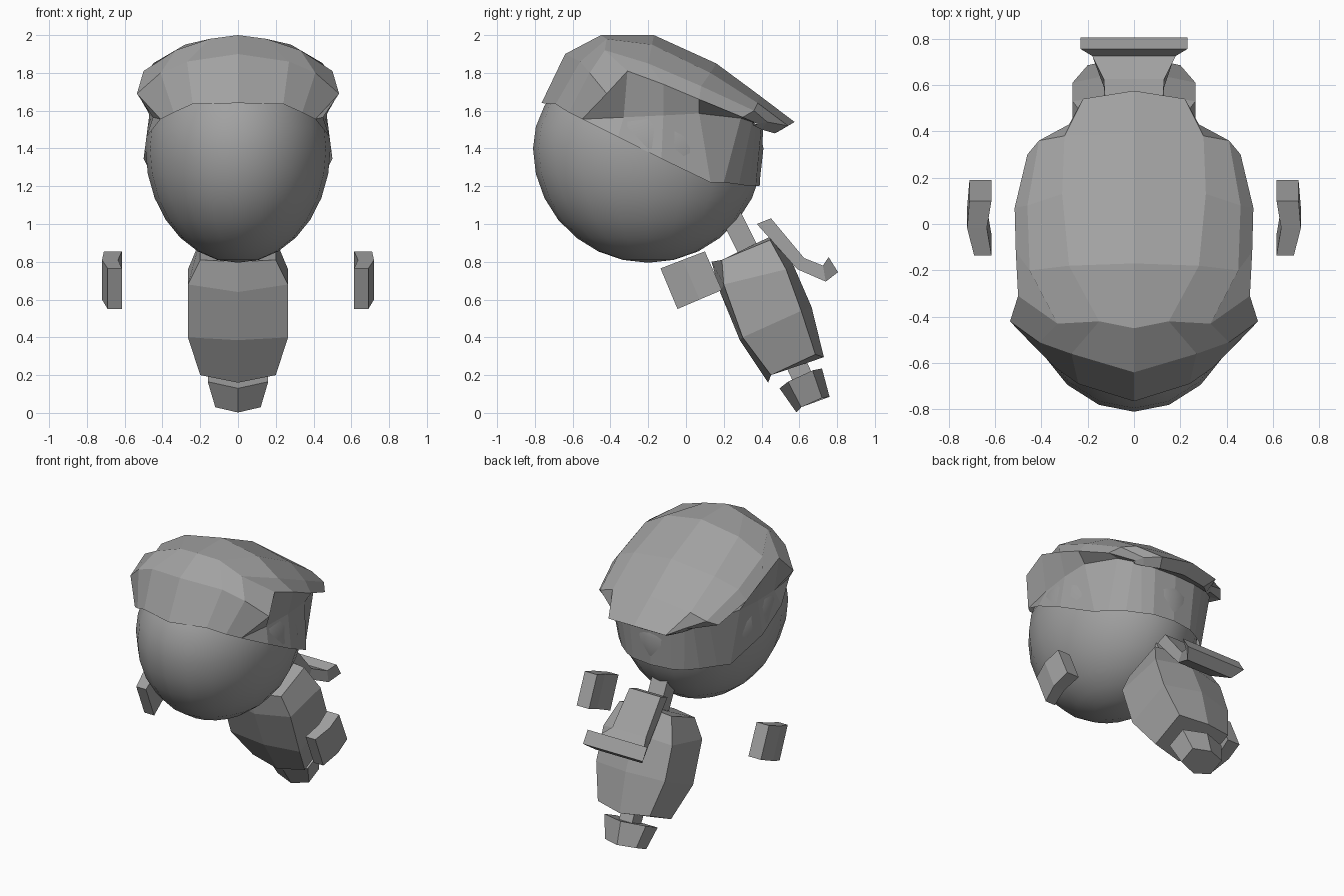
import bpy, bmesh, math
from mathutils import Vector

cube = bpy.data.objects.get("Cube")
if cube:
    bpy.data.objects.remove(cube, do_unlink=True)

grey = bpy.data.materials.new("plain grey")
grey.use_nodes = True
COLOUR = (0.36, 0.36, 0.36, 1)
grey.diffuse_color = COLOUR
grey.node_tree.nodes["Principled BSDF"].inputs["Base Color"].default_value = COLOUR


def finish(bm, name, mirror=False):
    bmesh.ops.remove_doubles(bm, verts=bm.verts, dist=0.0005)
    bmesh.ops.dissolve_degenerate(bm, edges=bm.edges, dist=0.0005)
    bmesh.ops.recalc_face_normals(bm, faces=bm.faces)
    mesh = bpy.data.meshes.new(name)
    bm.to_mesh(mesh)
    bm.free()
    mesh.materials.append(grey)
    ob = bpy.data.objects.new(name, mesh)
    bpy.context.collection.objects.link(ob)
    if mirror:
        mod = ob.modifiers.new("Mirror", 'MIRROR')
        mod.use_clip = True
    return ob


def skin(name, rows, closed=False, mirror=False):
    """Join rows of points with quads; closed rows become capped tubes."""
    bm = bmesh.new()
    grid = [[bm.verts.new(p) for p in row] for row in rows]
    n = len(rows[0])
    for a, b in zip(grid, grid[1:]):
        for i in range(n if closed else n - 1):
            j = (i + 1) % n
            bm.faces.new((a[i], a[j], b[j], b[i]))
    if closed:
        bm.faces.new(grid[0])
        bm.faces.new(grid[-1])
    return finish(bm, name, mirror)


def hexagon(front, side_front, side_back, back, w):
    """Symmetric six-point section from (y, z) pairs."""
    return [(0, *front), (w, *side_front), (w, *side_back),
            (0, *back), (-w, *side_back), (-w, *side_front)]


def stub(name, start, end, width, w):
    """Square bar between two (y, z) points."""
    a, b = Vector(start), Vector(end)
    d = (b - a).normalized()
    side = Vector((-d.y, d.x)) * width / 2
    rows = [[(w, *(p + side)), (w, *(p - side)), (-w, *(p - side)), (-w, *(p + side))]
            for p in (a, b)]
    return skin(name, rows, closed=True)


# Head: egg shape, lowered at the upper back
bm = bmesh.new()
bmesh.ops.create_uvsphere(bm, u_segments=20, v_segments=14, radius=1)
for v in bm.verts:
    x, y, z = v.co
    up = max(z, 0)
    yy = -0.2 + 0.61 * y
    v.co = (0.49 * x, yy,
            1.4 + z * (0.52 if z > 0 else 0.605) - 0.3 * max(yy + 0.2, 0) * up)
for f in bm.faces:
    f.smooth = True
finish(bm, "head")

# Hair: crown, flared lip, recessed underside and side lock
tip = (0.41, -0.55, 1.555)
skin("hair_cap", [
    [(0, -.765, 1.64), (.24, -.69, 1.635), (.34, -.62, 1.59), tip, tip, tip],
    [(0, -.64, 1.90), (.27, -.56, 1.86), (.41, -.51, 1.80), (.535, -.42, 1.69), tip, tip],
    [(0, -.45, 2.0), (.15, -.42, 1.98), (.33, -.43, 1.92), (.50, -.31, 1.81),
     (.45, -.33, 1.565), (.485, -.36, 1.46)],
    [(0, -.17, 2.0), (.28, -.18, 1.95), (.45, -.20, 1.85), (.51, -.12, 1.74),
     (.47, -.12, 1.575), (.50, -.13, 1.345)],
    [(0, .16, 1.85), (.31, .13, 1.80), (.46, .08, 1.73), (.515, .07, 1.66),
     (.465, .07, 1.585), (.435, .13, 1.22)],
    [(0, .39, 1.68), (.30, .38, 1.64), (.41, .36, 1.60), (.46, .30, 1.565),
     (.38, .29, 1.56), (.38, .20, 1.22)],
    [(0, .575, 1.54), (.22, .54, 1.52), (.28, .43, 1.54), (.31, .38, 1.53),
     (.30, .35, 1.54), (.30, .28, 1.21)],
], mirror=True)

# Back hair: lip under the crown, then the panel hugging the head
skin("back_hair", [
    [(0, .575, 1.54), (.22, .54, 1.52), (.28, .43, 1.54), (.31, .38, 1.53)],
    [(0, .49, 1.49), (.18, .47, 1.48), (.26, .40, 1.50), (.30, .36, 1.52)],
    [(0, .41, 1.52), (.16, .40, 1.52), (.25, .37, 1.53), (.30, .35, 1.54)],
    [(0, .39, 1.20), (.15, .37, 1.20), (.22, .335, 1.20), (.30, .28, 1.21)],
], mirror=True)

# Neck and torso
stub("neck", (.215, 1.09), (.33, .86), .11, .06)
skin("torso", [
    hexagon((.135, .80), (.19, .81), (.445, .915), (.45, .935), .20),
    hexagon((.18, .64), (.20, .68), (.53, .76), (.565, .79), .265),
    hexagon((.285, .385), (.30, .40), (.61, .54), (.665, .56), .265),
    hexagon((.435, .16), (.45, .20), (.685, .31), (.73, .295), .20),
], closed=True)

# Foot block and its joint
stub("foot_joint", (.56, .31), (.635, .15), .11, .05)
skin("foot", [
    hexagon((.495, .13), (.54, .165), (.67, .225), (.72, .235), .16),
    hexagon((.585, .002), (.61, .03), (.72, .08), (.76, .085), .12),
], closed=True)

# Flared tail hanging behind the neck: upper point, lower point, half width
tail = [((.45, 1.03), (.375, 1.0), .12), ((.625, .82), (.59, .76), .13),
        ((.725, .78), (.74, .695), .18), ((.755, .825), (.805, .745), .23)]
skin("back_tail", [[(w, *a), (w, *b), (-w, *b), (-w, *a)] for a, b, w in tail],
     closed=True)

# Floating hands, bent slightly outward in the middle
hand = [((-.135, .765), (-.045, .55), .615, .69),
        ((-.018, .81), (.072, .60), .635, .72),
        ((.10, .855), (.19, .65), .615, .71)]
for side, name in ((1, "left_hand"), (-1, "right_hand")):
    skin(name, [[(side * i, *a), (side * o, *a), (side * o, *b), (side * i, *b)]
                for a, b, i, o in hand], closed=True)
